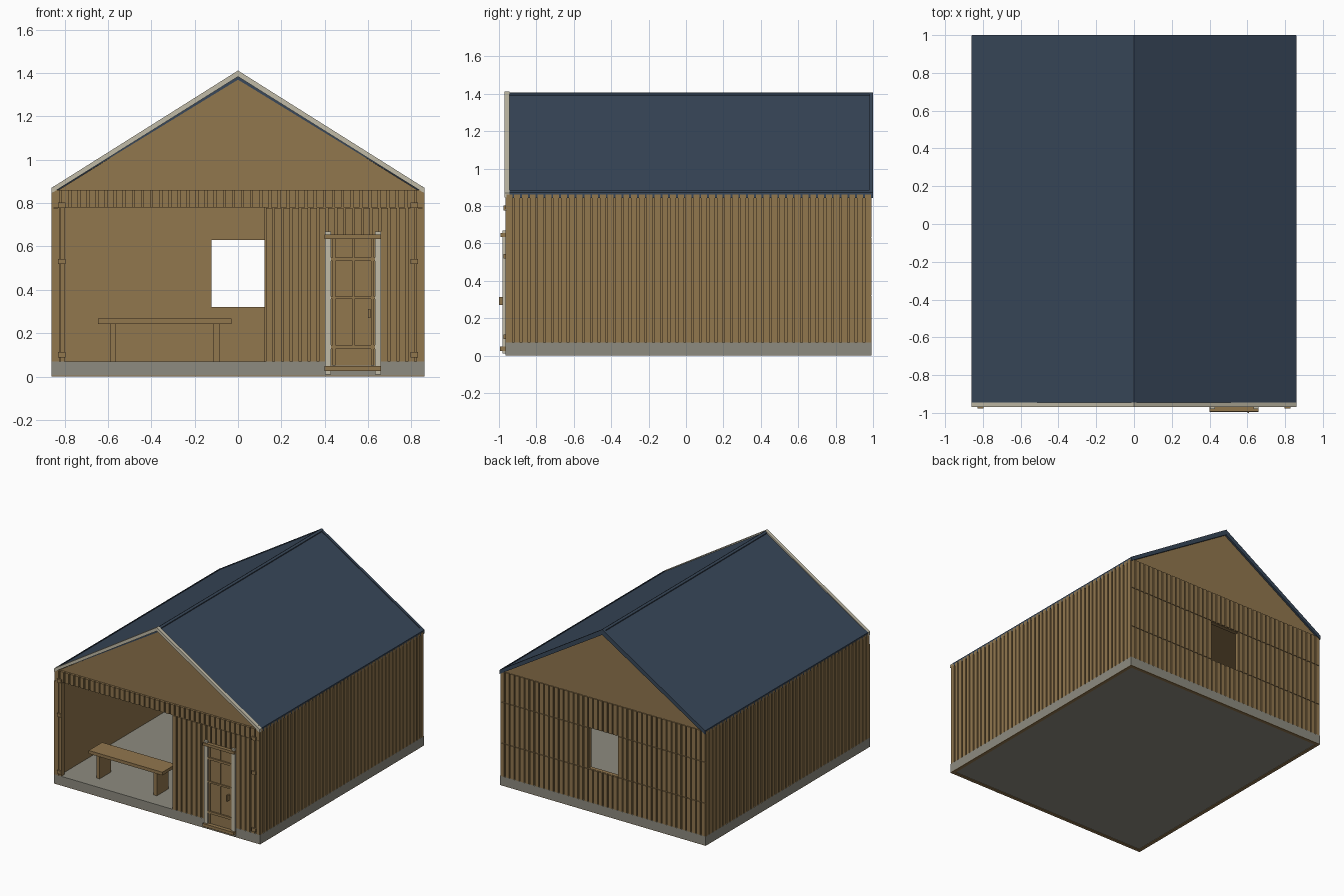
import bpy, bmesh

if "Cube" in bpy.data.objects:
    bpy.data.objects.remove(bpy.data.objects["Cube"])


def material(name, rgb):
    m = bpy.data.materials.new(name)
    m.diffuse_color = (*[(c / 255) ** 2.2 for c in rgb], 1)
    m.use_nodes = True
    m.node_tree.nodes["Principled BSDF"].inputs["Base Color"].default_value = m.diffuse_color
    return m


WOOD = material("brown wood", (144, 118, 79))
NAVY = material("navy roofing", (59, 73, 90))
GREY = material("grey concrete", (140, 138, 127))
PALE = material("pale trim", (192, 186, 166))


def finish(name, bm, mat):
    bmesh.ops.recalc_face_normals(bm, faces=bm.faces)
    me = bpy.data.meshes.new(name)
    bm.to_mesh(me)
    bm.free()
    me.materials.append(mat)
    ob = bpy.data.objects.new(name, me)
    bpy.context.collection.objects.link(ob)
    return ob


def boxes(name, mat, items):
    """One object made of boxes (x0, x1, y0, y1, z0, z1)."""
    bm = bmesh.new()
    for x0, x1, y0, y1, z0, z1 in items:
        vs = bmesh.ops.create_cube(bm, size=1)["verts"]
        for v in vs:
            v.co.x = x1 if v.co.x > 0 else x0
            v.co.y = y1 if v.co.y > 0 else y0
            v.co.z = z1 if v.co.z > 0 else z0
    return finish(name, bm, mat)


def prism(name, mat, profile, y0, y1):
    """Extrude an x-z profile along y."""
    bm = bmesh.new()
    face = bm.faces.new([bm.verts.new((x, y0, z)) for x, z in profile])
    new = bmesh.ops.extrude_face_region(bm, geom=[face])["geom"]
    bmesh.ops.translate(bm, vec=(0, y1 - y0, 0),
                        verts=[g for g in new if isinstance(g, bmesh.types.BMVert)])
    return finish(name, bm, mat)


def chevron(name, mat, half, top, eave_top, bottom, eave_bottom, y0, y1):
    """Gabled strip following both roof slopes."""
    return prism(name, mat, [(-half, eave_top), (0, top), (half, eave_top),
                             (half, eave_bottom), (0, bottom), (-half, eave_bottom)], y0, y1)


def spans(lo, hi, pitch=0.042, gap=0.01):
    """Even board intervals between lo and hi."""
    n = max(1, round((hi - lo) / pitch))
    step = (hi - lo) / n
    return [(lo + i * step + gap / 2, lo + (i + 1) * step - gap / 2) for i in range(n)]


X, YF, YB = 0.86, -0.965, 0.993       # outer wall faces
FLOOR, EAVE = 0.07, 0.86
T, D = 0.03, 0.01                     # wall thickness, board depth
XI, FI, BI = X - D, YF + D, YB - D    # faces behind the boards
WX, WZ0, WZ1 = 0.123, 0.32, 0.63      # back window
OX0, OX1, OZ = -0.80, 0.123, 0.78     # front opening

# Concrete base with timber rim below
boxes("base", GREY, [(-X, X, YF, YB, 0.004, FLOOR)])
boxes("base_rim", WOOD, [(-X, X, YF, YF + 0.025, 0, 0.004), (-X, X, YB - 0.025, YB, 0, 0.004),
                         (-X, -X + 0.025, YF, YB, 0, 0.004), (X - 0.025, X, YF, YB, 0, 0.004)])

# Side walls and their boards
for s, side in ((-1, "left"), (1, "right")):
    a, b, c = sorted((s * (XI - T), s * XI)), sorted((s * XI, s * X)), 0
    boxes(side + "_wall", WOOD, [(*a, FI, BI, FLOOR, EAVE)])
    boxes(side + "_boards", WOOD, [(*b, p, q, FLOOR, EAVE) for p, q in spans(YF, YB)])

# Back wall around the window
boxes("back_wall", WOOD, [(-XI, -WX, BI - T, BI, FLOOR, EAVE), (WX, XI, BI - T, BI, FLOOR, EAVE),
                          (-WX, WX, BI - T, BI, FLOOR, WZ0), (-WX, WX, BI - T, BI, WZ1, EAVE)])
g = 0.002
tiers = [(FLOOR, WZ0 - g), (WZ0 + g, WZ1 - g), (WZ1 + g, EAVE)]
back = spans(-X, -WX) + spans(-WX, WX) + spans(WX, X)
boxes("back_boards", WOOD, [(p, q, BI, YB, z0, z1) for i, (z0, z1) in enumerate(tiers)
                            for p, q in back if i != 1 or abs(p + q) / 2 > WX])

# Front wall: panel, header and corner post beside the opening
boxes("front_wall", WOOD, [(OX1, XI, FI, FI + T, FLOOR, OZ), (-XI, XI, FI, FI + T, OZ, EAVE),
                           (-XI, OX0, FI, FI + T, FLOOR, OZ)])
boxes("front_boards", WOOD,
      [(p, q, YF, FI, FLOOR, OZ - g) for p, q in spans(OX1, X)]
      + [(p, q, YF, FI, OZ, EAVE) for p, q in spans(-X, X)]
      + [(-X, -0.823, YF, FI, FLOOR, OZ - g), (-0.818, OX0, YF, FI, FLOOR, OZ - g)])
boxes("corner_brackets", WOOD, [(s * 0.8125 - 0.017, s * 0.8125 + 0.017, YF - 0.011, YF, z, z + 0.025)
                                for s in (-1, 1) for z in (0.777, 0.518, 0.088)])

# Gable block, whose underside is the ceiling
prism("gable", WOOD, [(-0.845, EAVE - 0.005), (0.845, EAVE - 0.005), (0.823, EAVE + 0.003), (0, 1.375),
                      (-0.823, EAVE + 0.003)], -0.947, 0.985)

# Roof with ridge cap, edge trims and front bargeboards
R = 0.857
chevron("roof", NAVY, R, 1.400, 0.866, 1.369, 0.845, -0.952, 0.997)
chevron("back_roof_trim", NAVY, R, 1.406, 0.872, 1.366, 0.842, 0.98, 1.0)
prism("ridge_cap", NAVY, [(-0.014, 1.390), (-0.014, 1.398), (0, 1.407), (0.014, 1.398),
                          (0.014, 1.390)], -0.945, 1.0)
for s, side in ((-1, "left"), (1, "right")):
    prism(side + "_eave_trim", NAVY, [(s * 0.835, 0.875), (s * 0.835, 0.886), (s * 0.859, 0.871),
                                      (s * 0.859, 0.843), (s * 0.85, 0.845)], -0.945, 0.998)
chevron("bargeboards", PALE, 0.86, 1.411, 0.870, 1.383, 0.845, -0.97, -0.944)

# Door: leaf, framing rails, posts and handle
boxes("door_leaf", WOOD, [(0.43, 0.632, -0.968, FI, 0.05, 0.636)])
boxes("door_stiles", WOOD, [(x - 0.007, x + 0.007, -0.975, -0.966, 0.05, 0.636)
                            for x in (0.442, 0.621)]
      + [(0.527, 0.537, -0.975, -0.966, 0.14, 0.636)])
boxes("door_rails", WOOD, [(0.43, 0.632, -0.977, -0.966, 0.357, 0.37),
                           (0.425, 0.642, -0.979, -0.966, 0.533, 0.55),
                           (0.425, 0.642, -0.979, -0.966, 0.127, 0.145)])
boxes("door_top_rail", WOOD, [(0.40, 0.66, -0.992, -0.966, 0.635, 0.656)])
boxes("door_sill", WOOD, [(0.40, 0.66, -0.995, -0.966, 0.025, 0.048)])
boxes("door_posts", PALE, [(0.402, 0.43, -0.98, -0.962, 0.01, 0.668),
                           (0.632, 0.66, -0.98, -0.962, 0.01, 0.668)])
boxes("door_handle", WOOD, [(0.60, 0.61, -1.0, -0.966, 0.27, 0.312)])

# Bench inside the opening
boxes("bench_seat", WOOD, [(-0.645, -0.03, -0.86, -0.70, 0.243, 0.267)])
boxes("bench_legs", WOOD, [(x, x + 0.028, -0.848, -0.712, FLOOR, 0.243) for x in (-0.59, -0.112)])
